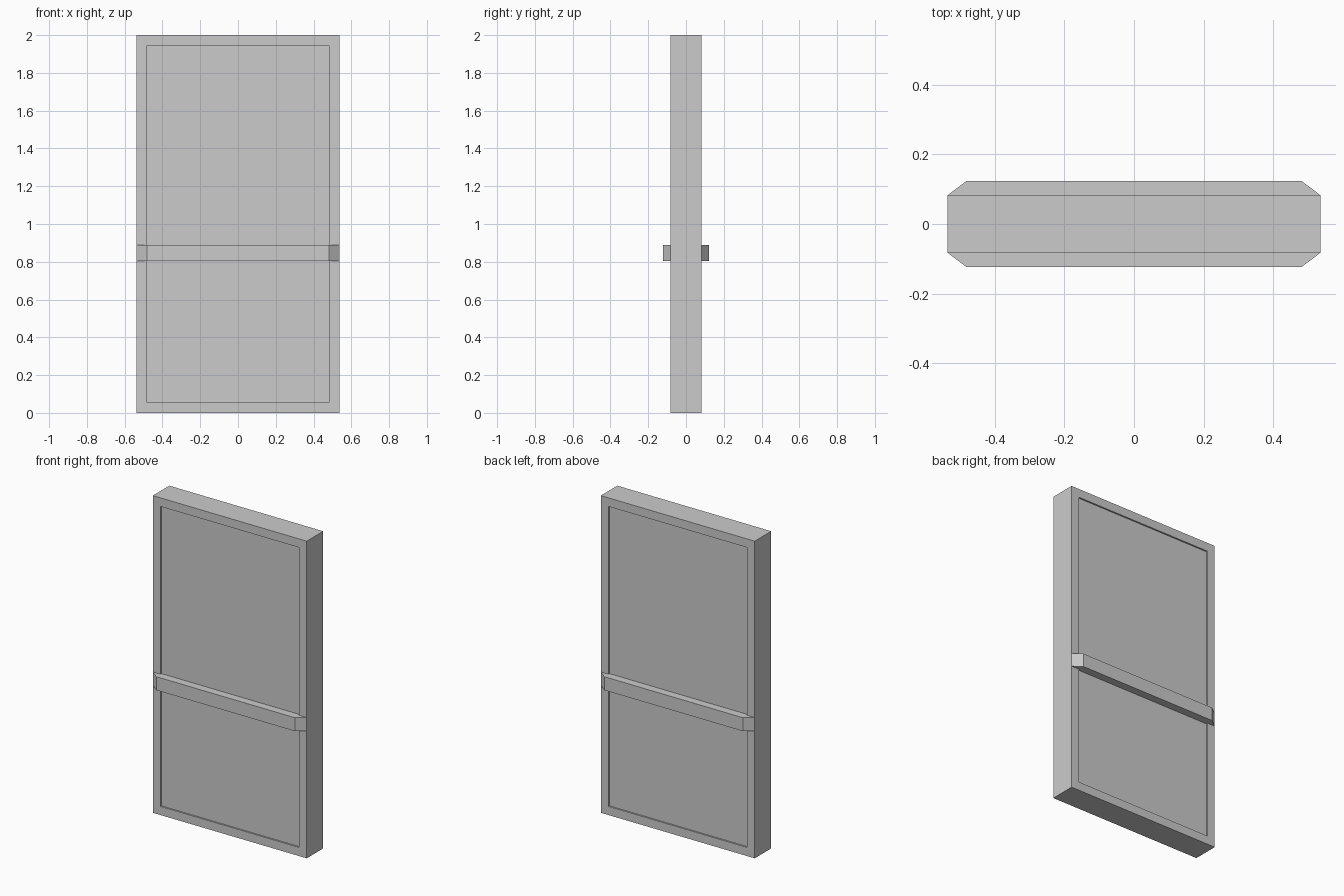
import bpy, bmesh

if "Cube" in bpy.data.objects:
    bpy.data.objects.remove(bpy.data.objects["Cube"])

W, D, H = 0.537, 0.082, 2.0     # half width, half depth, height
INSET, RECESS = 0.077, 0.01


def finish(bm, name):
    bmesh.ops.recalc_face_normals(bm, faces=bm.faces)
    mesh = bpy.data.meshes.new(name)
    bm.to_mesh(mesh)
    bm.free()
    obj = bpy.data.objects.new(name, mesh)
    bpy.context.collection.objects.link(obj)
    return obj


# Door slab with a shallow recessed panel on both faces
bm = bmesh.new()
bmesh.ops.create_cube(bm, size=1)
for v in bm.verts:
    v.co.x *= 2 * W
    v.co.y *= 2 * D
    v.co.z = (v.co.z + 0.5) * H
bm.normal_update()
for side in (-1, 1):
    face = next(f for f in bm.faces if f.normal.y * side > 0.9)
    bmesh.ops.inset_region(bm, faces=[face], thickness=INSET)
    ring = bmesh.ops.extrude_discrete_faces(bm, faces=[face])["faces"]
    for v in ring[0].verts:
        v.co.y -= side * RECESS
finish(bm, "door_panel")


# Push bars: chamfered-end profile in plan, extruded upward, seated in the recess
def push_bar(name, side):
    profile = [(-0.5, D - RECESS), (-W, D), (-0.483, 0.123),
               (0.483, 0.123), (W, D), (0.5, D - RECESS)]
    bm = bmesh.new()
    base = bm.faces.new([bm.verts.new((x, side * y, 0.803)) for x, y in profile])
    geom = bmesh.ops.extrude_face_region(bm, geom=[base])["geom"]
    verts = [g for g in geom if isinstance(g, bmesh.types.BMVert)]
    bmesh.ops.translate(bm, verts=verts, vec=(0, 0, 0.085))
    # make sure the lower cap exists
    if not any(all(abs(v.co.z - 0.803) < 1e-5 for v in f.verts) for f in bm.faces):
        bmesh.ops.holes_fill(bm, edges=bm.edges)
    finish(bm, name)


push_bar("front_push_bar", -1)
push_bar("back_push_bar", 1)
